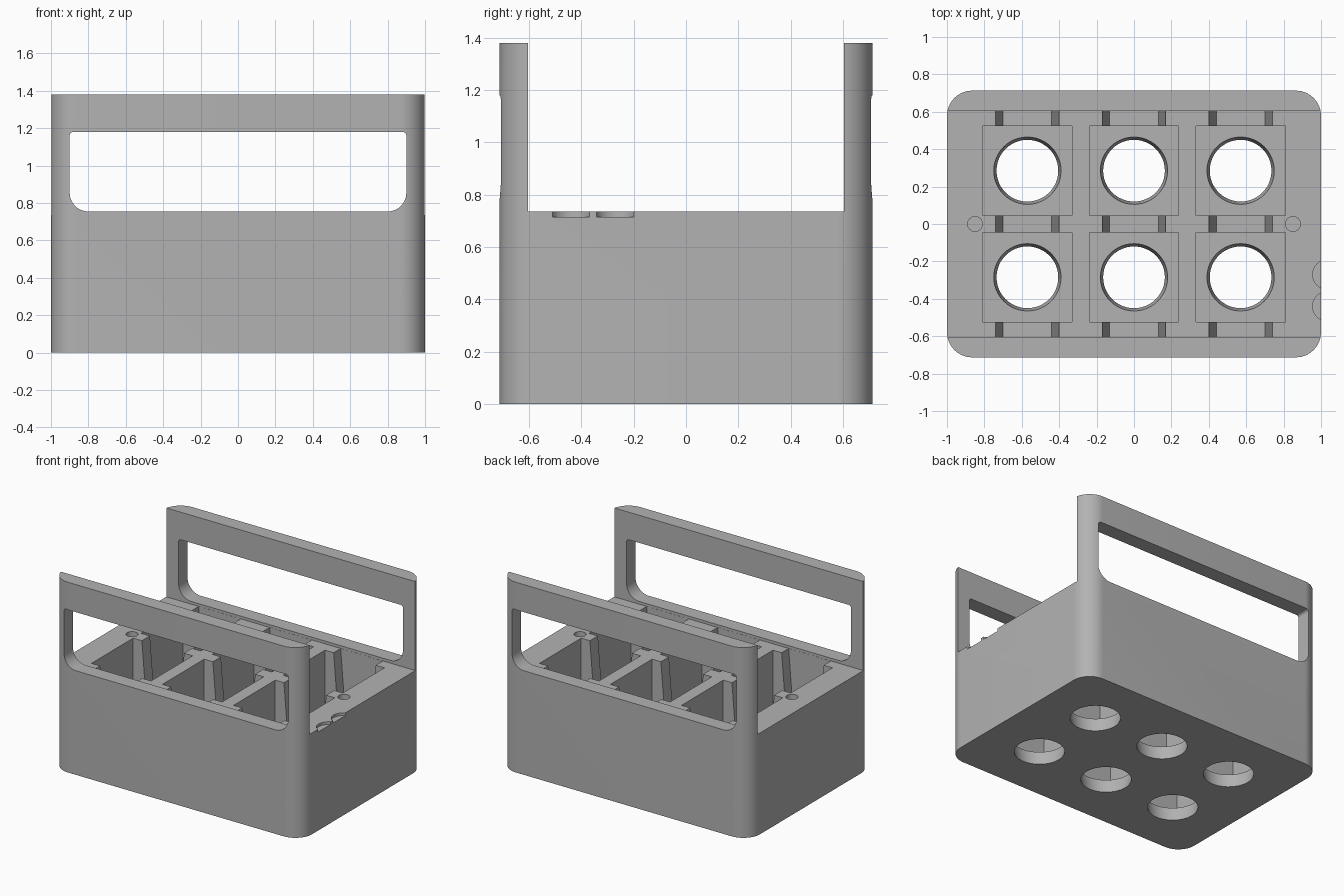
import bpy
import bmesh
from math import sin, cos, pi, radians

cube = bpy.data.objects.get("Cube")
if cube:
    bpy.data.objects.remove(cube, do_unlink=True)

HALF_Y, INNER_Y = 0.713, 0.605      # outer face and inner face of the handles
DECK, TOP = 0.735, 1.38             # storage deck height and handle height
FLOOR, SLOT_FLOOR = 0.10, 0.25
COLUMNS, ROWS = (-0.57, 0, 0.57), (-0.285, 0.285)

grey = bpy.data.materials.new("light grey plastic")
grey.use_nodes = True
grey.diffuse_color = (0.45, 0.45, 0.45, 1)
grey.node_tree.nodes["Principled BSDF"].inputs["Base Color"].default_value = (0.45, 0.45, 0.45, 1)


def rounded_rect(x0, x1, y0, y1, radii, steps=14):
    """Counter-clockwise outline; radii start at the lower left corner."""
    corners = ((x0, y0, 1, 1), (x1, y0, -1, 1), (x1, y1, -1, -1), (x0, y1, 1, -1))
    points = []
    for i, ((x, y, sx, sy), r) in enumerate(zip(corners, radii)):
        for s in range(steps + 1):
            a = pi + (i + s / steps) * pi / 2
            points.append((x + sx * r + r * cos(a), y + sy * r + r * sin(a)))
    return points


def prism(bm, outline, low, high, along_y=False):
    """Extrude an outline along z, or along y when along_y is set."""
    def place(p, d):
        return (p[0], d, p[1]) if along_y else (p[0], p[1], d)
    a = [bm.verts.new(place(p, low)) for p in outline]
    b = [bm.verts.new(place(p, high)) for p in outline]
    bm.faces.new(a)
    bm.faces.new(b[::-1])
    for i in range(len(a)):
        j = (i + 1) % len(a)
        bm.faces.new((a[i], b[i], b[j], a[j]))


def box(bm, x0, x1, y0, y1, z0, z1):
    prism(bm, [(x0, y0), (x1, y0), (x1, y1), (x0, y1)], z0, z1)


def cone(bm, x, y, z0, z1, r0, r1, sides=48):
    ring = [(cos(2 * pi * i / sides), sin(2 * pi * i / sides)) for i in range(sides)]
    a = [bm.verts.new((x + c * r0, y + s * r0, z0)) for c, s in ring]
    b = [bm.verts.new((x + c * r1, y + s * r1, z1)) for c, s in ring]
    bm.faces.new(a)
    bm.faces.new(b[::-1])
    for i in range(sides):
        j = (i + 1) % sides
        bm.faces.new((a[i], b[i], b[j], a[j]))


def finish(name, bm):
    bmesh.ops.recalc_face_normals(bm, faces=bm.faces)
    mesh = bpy.data.meshes.new(name)
    bm.to_mesh(mesh)
    bm.free()
    mesh.materials.append(grey)
    obj = bpy.data.objects.new(name, mesh)
    bpy.context.collection.objects.link(obj)
    return obj


# Solid block with rounded upright corners
bm = bmesh.new()
prism(bm, rounded_rect(-1, 1, -HALF_Y, HALF_Y, [0.135] * 4), 0, TOP)
carrier = finish("carrier_body", bm)
cutters = []

# Open space between the two handles
bm = bmesh.new()
box(bm, -1.2, 1.2, -INNER_Y, INNER_Y, DECK, TOP + 0.2)
cutters.append(finish("handle_gap_cutter", bm))

# Grip windows, with large lower and small upper corner radii
bm = bmesh.new()
prism(bm, rounded_rect(-0.9, 0.9, 0.755, 1.18, [0.1, 0.1, 0.02, 0.02]), -1, 1, True)
cutters.append(finish("grip_window_cutter", bm))

# Six square cells
bm = bmesh.new()
for x in COLUMNS:
    for y in ROWS:
        box(bm, x - 0.239, x + 0.239, y - 0.239, y + 0.239, FLOOR, DECK + 0.1)
cutters.append(finish("cell_cutter", bm))

# Tapered slots running through each column of cells
bm = bmesh.new()
for x in COLUMNS:
    slot = [(x - 0.13, SLOT_FLOOR), (x + 0.13, SLOT_FLOOR),
            (x + 0.17, DECK + 0.01), (x - 0.17, DECK + 0.01)]
    prism(bm, slot, 0.001 - INNER_Y, INNER_Y - 0.001, True)
cutters.append(finish("slot_cutter", bm))

# Tapered drain holes in the floor
bm = bmesh.new()
for x in COLUMNS:
    for y in ROWS:
        cone(bm, x, y, -0.02, FLOOR + 0.02, 0.162, 0.183)
cutters.append(finish("floor_hole_cutter", bm))

# Round pin sockets on the end walls and shallow scallops on one edge
bm = bmesh.new()
for x in (-0.85, 0.85):
    cone(bm, x, 0, DECK - 0.04, DECK + 0.05, 0.04, 0.04, 32)
for y in (-0.27, -0.44):
    cone(bm, 1.035, y, DECK - 0.02, DECK + 0.05, 0.08, 0.08, 32)
cutters.append(finish("socket_cutter", bm))

# Cut the block, then drop the cutters
bpy.context.view_layer.objects.active = carrier
for cutter in cutters:
    cutter.hide_render = True
    mod = carrier.modifiers.new(cutter.name, 'BOOLEAN')
    mod.operation, mod.solver, mod.object = 'DIFFERENCE', 'EXACT', cutter
    bpy.ops.object.modifier_apply(modifier=mod.name)
    bpy.data.objects.remove(cutter, do_unlink=True)

bpy.ops.object.select_all(action='DESELECT')
carrier.select_set(True)
bpy.ops.object.shade_smooth_by_angle(angle=radians(30))
